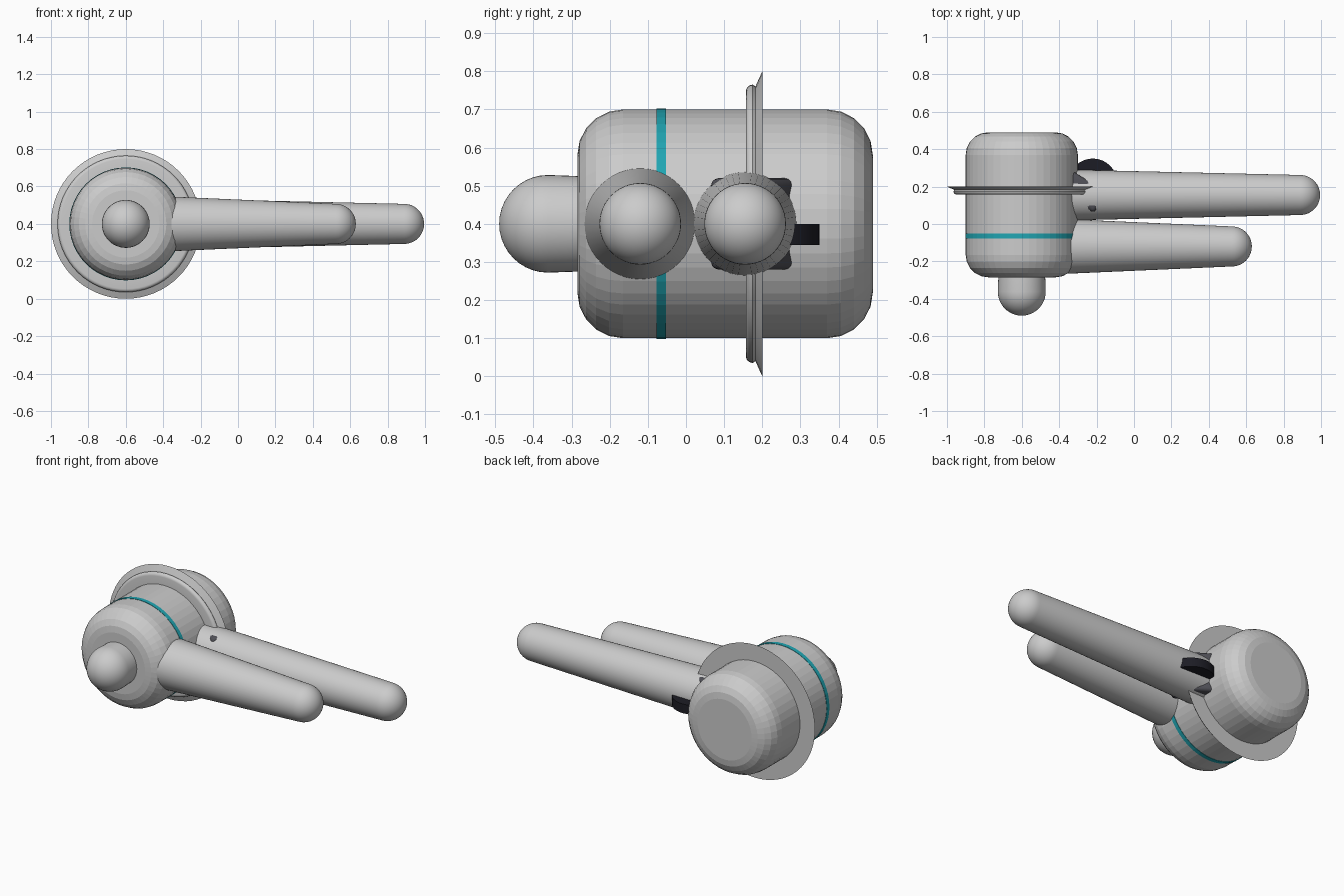
import bpy, bmesh, math
from mathutils import Matrix, Vector

cube = bpy.data.objects.get("Cube")
if cube:
    bpy.data.objects.remove(cube)


def material(name, rgb):
    m = bpy.data.materials.new(name)
    m.use_nodes = True
    m.diffuse_color = (*rgb, 1)
    m.node_tree.nodes["Principled BSDF"].inputs["Base Color"].default_value = (*rgb, 1)
    return m


GREY = material("light grey", (0.6, 0.6, 0.6))
TEAL = material("teal", (0.015, 0.38, 0.45))
DARK = material("dark grey", (0.08, 0.08, 0.095))
BLACK = material("near black", (0.012, 0.012, 0.018))


def finish(name, bm, mat, smooth=None):
    bmesh.ops.recalc_face_normals(bm, faces=bm.faces)
    mesh = bpy.data.meshes.new(name)
    bm.to_mesh(mesh)
    bm.free()
    mesh.materials.append(mat)
    ob = bpy.data.objects.new(name, mesh)
    bpy.context.collection.objects.link(ob)
    if smooth:
        bpy.ops.object.select_all(action='DESELECT')
        ob.select_set(True)
        bpy.context.view_layer.objects.active = ob
        bpy.ops.object.shade_smooth_by_angle(angle=math.radians(smooth))
    return ob


def lathe(name, profile, axis, origin, mat, sides=48, smooth=None):
    """Revolve (distance along axis, radius) points about an axis."""
    bm = bmesh.new()
    pts = [bm.verts.new((r, 0, a)) for a, r in profile]
    edges = [bm.edges.new(p) for p in zip(pts, pts[1:])]
    bmesh.ops.spin(bm, geom=pts + edges, cent=(0, 0, 0), axis=(0, 0, 1),
                   angle=math.tau, steps=sides, use_merge=True)
    bmesh.ops.remove_doubles(bm, verts=bm.verts, dist=1e-5)
    turn = Vector((0, 0, 1)).rotation_difference(Vector(axis)).to_matrix().to_4x4()
    bm.transform(Matrix.Translation(origin) @ turn)
    return finish(name, bm, mat, smooth)


def arc(a, r, size, start, end, steps):
    """Quarter-round points in the profile plane, angles in degrees."""
    out = []
    for i in range(steps + 1):
        t = math.radians(start + (end - start) * i / steps)
        out.append((a + size * math.cos(t), max(0, r + size * math.sin(t))))
    return out


ALONG_Y, ALONG_X = (0, 1, 0), (1, 0, 0)
HUB = (-0.6, 0, 0.4)

# Rounded drum body
drum = ([(-0.285, 0)] + arc(-0.165, 0.18, 0.12, 180, 90, 5)
        + arc(0.37, 0.18, 0.12, 90, 0, 5) + [(0.49, 0)])
lathe("body", drum, ALONG_Y, HUB, GREY)

# Coloured band round the body
lathe("band", [(-0.077, 0.29), (-0.077, 0.302), (-0.052, 0.302), (-0.052, 0.29)],
      ALONG_Y, HUB, TEAL)

# Flange with a rolled bead and a flared lip
flange = ([(0.157, 0.28)] + arc(0.175, 0.347, 0.018, 180, 90, 4)
          + [(0.182, 0.36), (0.2, 0.4), (0.2, 0.28)])
lathe("flange", flange, ALONG_Y, HUB, GREY, 64, 30)

# Domed front knob
lathe("front_knob", arc(-0.362, 0, 0.128, 180, 90, 10) + [(-0.25, 0.124)],
      ALONG_Y, HUB, GREY, 48, 30)

# Two tapered arms with domed tips
for name, y, base, tip in (("front_arm", -0.12, 0.15, 0.63), ("rear_arm", 0.155, 0.138, 0.995)):
    lathe(name, [(-0.45, 0), (-0.45, base)] + arc(tip - 0.107, 0, 0.107, 90, 0, 12),
          ALONG_X, (0, y, 0.4), GREY, 48, 30)

# Angled bracket block inside the rear arm's root
bm = bmesh.new()
bmesh.ops.create_cube(bm, size=1)
bm.transform(Matrix.Diagonal((0.24, 0.13, 0.24, 1)))
bmesh.ops.bevel(bm, geom=bm.edges[:], offset=0.02, segments=3, profile=0.5, affect='EDGES')
bm.transform(Matrix.Translation((-0.281, 0.177, 0.4)) @ Matrix.Rotation(math.radians(-32), 4, 'Z'))
finish("bracket", bm, DARK, 30)

# Flat wheel showing behind the rear arm
lathe("wheel", [(0.345, 0), (0.345, 0.13), (0.4, 0.13), (0.4, 0)],
      (0, 0, 1), (-0.22, 0.22, 0), BLACK, 32, 30)
